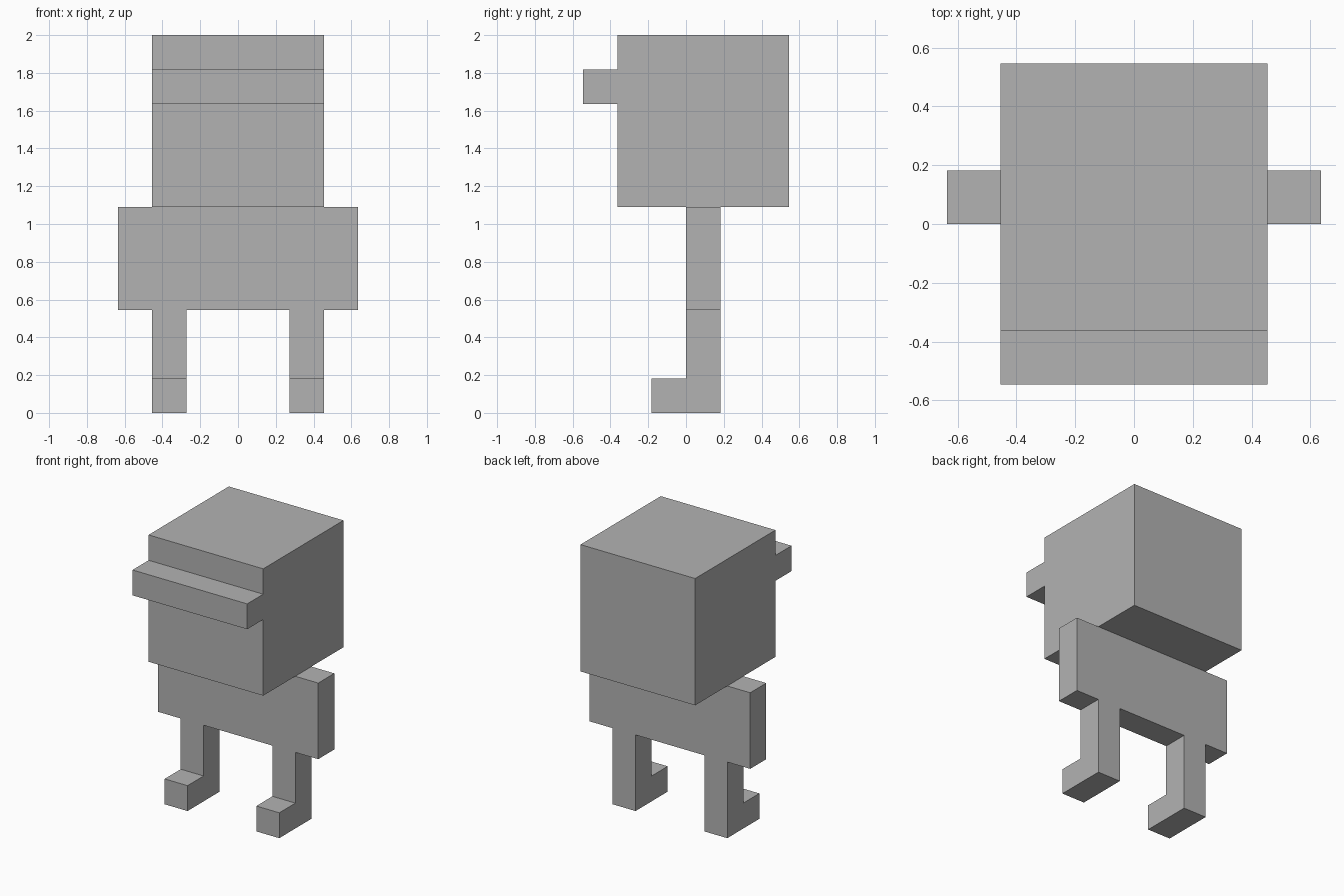
import bpy
import bmesh

if "Cube" in bpy.data.objects:
    bpy.data.objects.remove(bpy.data.objects["Cube"], do_unlink=True)

UNIT = 2 / 11  # the figure is eleven blocks tall

grey = bpy.data.materials.new("plain grey")
grey.use_nodes = True
colour = (0.45, 0.45, 0.45, 1)
grey.diffuse_color = colour
grey.node_tree.nodes["Principled BSDF"].inputs["Base Color"].default_value = colour


def extrude_side(name, profile, x0, x1):
    """Extrude a (y, z) side profile from x0 to x1, all in blocks."""
    bm = bmesh.new()
    face = bm.faces.new([bm.verts.new((x0 * UNIT, y * UNIT, z * UNIT)) for y, z in profile])
    moved = bmesh.ops.extrude_face_region(bm, geom=[face])["geom"]
    verts = [v for v in moved if isinstance(v, bmesh.types.BMVert)]
    bmesh.ops.translate(bm, verts=verts, vec=((x1 - x0) * UNIT, 0, 0))
    bmesh.ops.recalc_face_normals(bm, faces=bm.faces)
    mesh = bpy.data.meshes.new(name)
    bm.to_mesh(mesh)
    bm.free()
    mesh.materials.append(grey)
    obj = bpy.data.objects.new(name, mesh)
    bpy.context.collection.objects.link(obj)
    return obj


# Head with the projecting brow across its front
head_profile = [(-2, 6), (3, 6), (3, 11), (-2, 11),
                (-2, 10), (-3, 10), (-3, 9), (-2, 9)]
extrude_side("head_with_brow", head_profile, -2.5, 2.5)

# Torso and arms form one wide slab
extrude_side("torso_with_arms", [(0, 3), (1, 3), (1, 6), (0, 6)], -3.5, 3.5)

# L-shaped legs with the feet pointing forward
leg_profile = [(-1, 0), (1, 0), (1, 3), (0, 3), (0, 1), (-1, 1)]
for name, x in (("left_leg", 1.5), ("right_leg", -2.5)):
    extrude_side(name, leg_profile, x, x + 1)
